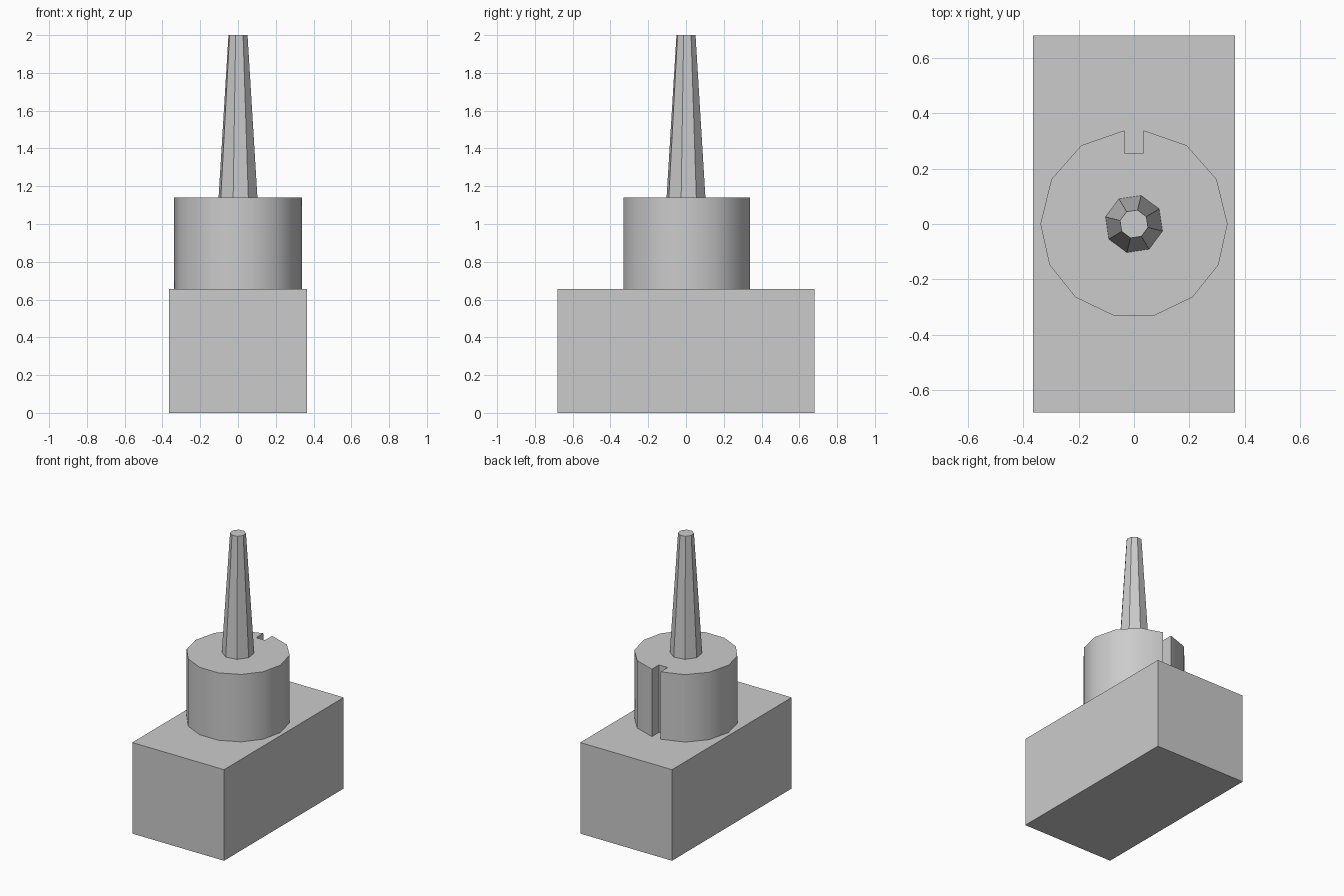
import bpy, bmesh
from math import radians

if "Cube" in bpy.data.objects:
    bpy.data.objects.remove(bpy.data.objects["Cube"], do_unlink=True)

GREY = (0.6, 0.6, 0.6, 1.0)
grey = bpy.data.materials.new("plain grey")
grey.use_nodes = True
grey.diffuse_color = GREY
grey.node_tree.nodes["Principled BSDF"].inputs["Base Color"].default_value = GREY

BASE_TOP, DRUM_TOP, TIP = 0.655, 1.14, 2.0


def prism(name, outline, z0, z1):
    """Extrude a counter-clockwise outline between two heights."""
    bm = bmesh.new()
    face = bm.faces.new([bm.verts.new((x, y, z0)) for x, y in outline])
    ext = bmesh.ops.extrude_face_region(bm, geom=[face], use_keep_orig=True)
    top = [v for v in ext["geom"] if isinstance(v, bmesh.types.BMVert)]
    bmesh.ops.translate(bm, verts=top, vec=(0, 0, z1 - z0))
    bmesh.ops.recalc_face_normals(bm, faces=bm.faces)
    mesh = bpy.data.meshes.new(name)
    bm.to_mesh(mesh)
    bm.free()
    obj = bpy.data.objects.new(name, mesh)
    bpy.context.collection.objects.link(obj)
    mesh.materials.append(grey)
    return obj


# Rectangular base block
w, d = 0.365, 0.68
prism("base_block", [(-w, -d), (w, -d), (w, d), (-w, d)], 0, BASE_TOP)

# Faceted drum with a slot down its back, mirrored from one half outline
half = [(0.075, -0.33), (0.212, -0.264), (0.305, -0.147), (0.338, 0),
        (0.298, 0.162), (0.19, 0.284), (0.035, 0.338), (0.035, 0.257)]
drum = prism("slotted_drum", half + [(-x, y) for x, y in reversed(half)],
             BASE_TOP, DRUM_TOP)
bpy.ops.object.select_all(action='DESELECT')
drum.select_set(True)
bpy.context.view_layer.objects.active = drum
bpy.ops.object.shade_smooth_by_angle(angle=radians(32))

# Tapered eight-sided spike
bpy.ops.mesh.primitive_cone_add(
    vertices=8, radius1=0.106, radius2=0.052, depth=TIP - DRUM_TOP,
    location=(0, 0, (TIP + DRUM_TOP) / 2), rotation=(0, 0, radians(31)))
spike = bpy.context.object
spike.name = "spike"
spike.data.materials.append(grey)
